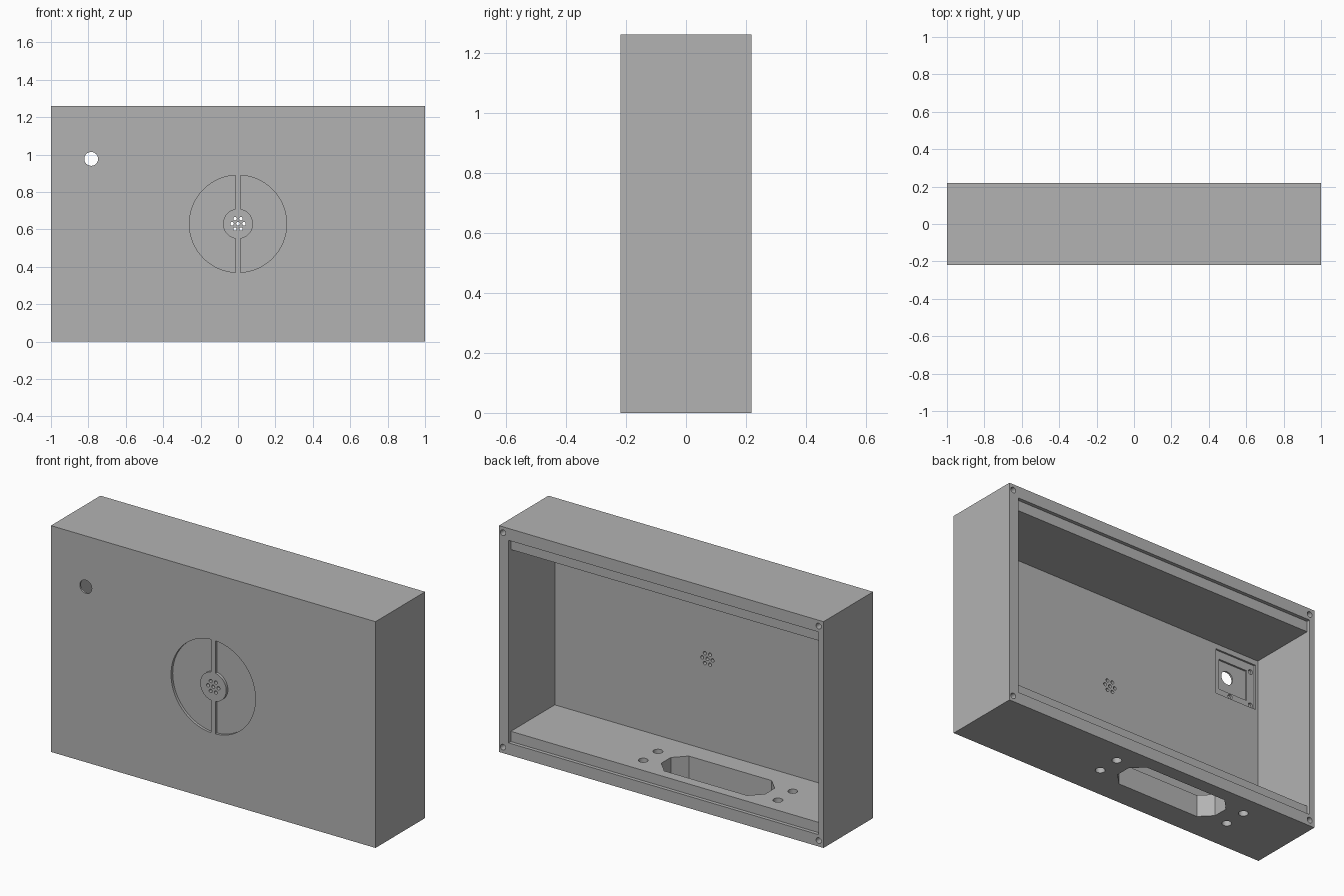
import bpy, bmesh
from math import pi, sin, cos, asin
from mathutils import Vector

if "Cube" in bpy.data.objects:
    bpy.data.objects.remove(bpy.data.objects["Cube"])

W, D, H = 1.0, 0.218, 1.26          # half width, half depth, height
INNER = -0.188                      # inside of the front wall
LEFT, RIGHT = 0.94, -0.97           # inside of the side walls


def circle(cx, cy, r, n=32):
    return [(cx + r * cos(2 * pi * i / n), cy + r * sin(2 * pi * i / n)) for i in range(n)]


def rect(x0, x1, y0, y1):
    return [(x0, y0), (x1, y0), (x1, y1), (x0, y1)]


def prism(bm, outline, axis, lo, hi):
    """Extrude a closed outline along y (outline in x, z) or z (outline in x, y)."""
    place = (lambda p, t: (p[0], t, p[1])) if axis == "y" else (lambda p, t: (p[0], p[1], t))
    face = bm.faces.new([bm.verts.new(place(p, lo)) for p in outline])
    top = bmesh.ops.extrude_face_region(bm, geom=[face])["geom"]
    shift = Vector(place((0, 0), hi - lo))
    bmesh.ops.translate(bm, vec=shift, verts=[v for v in top if isinstance(v, bmesh.types.BMVert)])


def make(name, parts):
    bm = bmesh.new()
    for part in parts:
        prism(bm, *part)
    bmesh.ops.recalc_face_normals(bm, faces=bm.faces[:])
    mesh = bpy.data.meshes.new(name)
    bm.to_mesh(mesh)
    bm.free()
    obj = bpy.data.objects.new(name, mesh)
    bpy.context.collection.objects.link(obj)
    return obj


# Solid case block
case = make("enclosure_case", [(rect(-W, W, 0, H), "y", -D, D)])
cutters = []


def cut(name, parts):
    cutter = make(name, parts)
    cutter.hide_render = True
    mod = case.modifiers.new(name, "BOOLEAN")
    mod.operation, mod.solver, mod.object = "DIFFERENCE", "EXACT", cutter
    cutters.append(cutter)


# Main cavity, open at the back, and the shallow seat for the back lid
cut("cavity", [(rect(RIGHT, LEFT, 0.123, 1.135), "y", INNER, 0.3)])
cut("lid_seat", [(rect(RIGHT, LEFT, 0.066, H - 0.066), "y", D - 0.02, 0.3)])

# Corner screw holes in the back rim
cut("corner_screw_holes", [(circle(x, z, 0.016, 20), "y", 0.1, 0.3)
                           for x in (-0.97, 0.975) for z in (0.033, H - 0.033)])

# Connector slot and its four mounting holes through the floor
sx, sy = -0.22, 0.033
quarter = [(0.32, 0.042), (0.255, 0.108)]
slot = quarter + [(-x, y) for x, y in reversed(quarter)]
slot += [(-x, -y) for x, y in slot]
cut("connector_slot", [([(sx + x, sy + y) for x, y in slot], "z", -0.1, 0.2)]
    + [(circle(sx + i * 0.415, sy + j * 0.065, 0.025), "z", -0.1, 0.2)
       for i in (-1, 1) for j in (-1, 1)])


# Half-ring recesses on the front, split by a narrow upright bar
def half_ring(side, gap=0.013, outer=0.26, inner=0.08, n=40):
    points = []
    for r, way in ((outer, 1), (inner, -1)):
        a = pi / 2 - asin(gap / r)
        points += [(side * r * cos(way * a * (2 * i / n - 1)),
                    H / 2 + r * sin(way * a * (2 * i / n - 1))) for i in range(n + 1)]
    return points


cut("ring_recess", [(half_ring(s), "y", -0.3, -D + 0.015) for s in (-1, 1)])

# Cluster of small sound holes in the hub
spots = [(0, 0)] + [(0.032 * cos(i * pi / 3), 0.032 * sin(i * pi / 3)) for i in range(6)]
cut("sound_holes", [(circle(x, H / 2 + z, 0.0095, 16), "y", -0.3, -0.1) for x, z in spots])

# Stepped sensor seat inside the front wall, with screw holes and a window
cut("sensor_seat", [(rect(-0.955, -0.696, 0.849, 1.106), "y", INNER - 0.01, -0.1)])
cut("sensor_pocket", [(rect(-0.905, -0.725, 0.887, 1.06), "y", INNER - 0.02, -0.1)])
cut("sensor_screws", [(circle(x, z, 0.014, 16), "y", INNER - 0.022, -0.1)
                      for x, z in ((-0.797, 0.868), (-0.93, 1.062), (-0.93, 0.868))])
cut("sensor_window", [(circle(-0.785, 0.977, 0.037), "y", -0.3, -0.1)])

# Bake the cuts and drop the cutters
bpy.context.view_layer.update()
baked = bpy.data.meshes.new_from_object(case.evaluated_get(bpy.context.evaluated_depsgraph_get()))
case.modifiers.clear()
case.data = baked
for cutter in cutters:
    bpy.data.objects.remove(cutter)

# Single grey plastic
grey = bpy.data.materials.new("grey_plastic")
grey.use_nodes = True
grey.diffuse_color = (0.45, 0.45, 0.45, 1)
grey.node_tree.nodes["Principled BSDF"].inputs["Base Color"].default_value = (0.45, 0.45, 0.45, 1)
case.data.materials.clear()
case.data.materials.append(grey)

# Smooth the round walls, keep edges sharp
bpy.ops.object.select_all(action="DESELECT")
case.select_set(True)
bpy.context.view_layer.objects.active = case
bpy.ops.object.shade_smooth_by_angle(angle=pi / 6)
